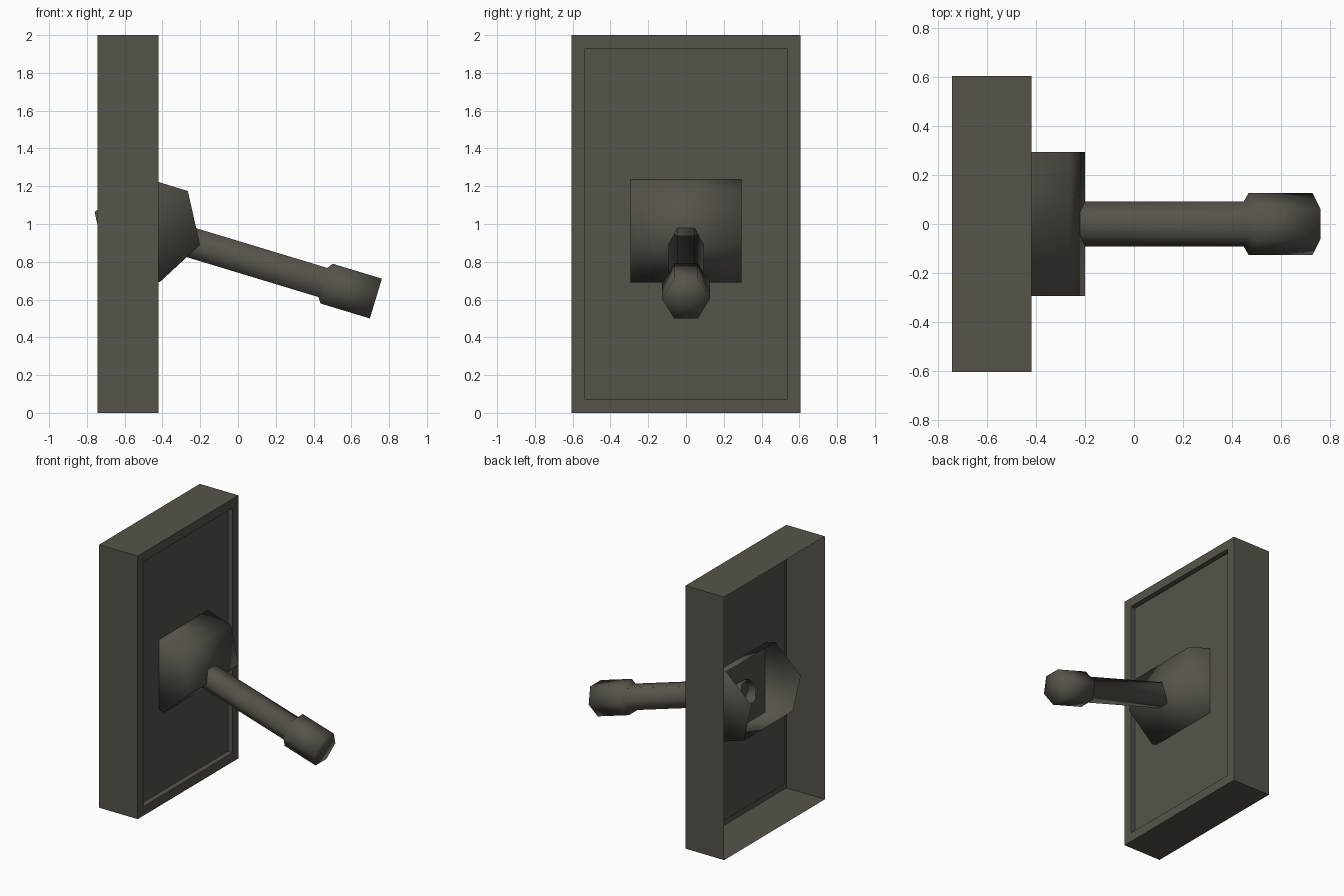
import bpy, bmesh, math
from mathutils import Vector

if "Cube" in bpy.data.objects:
    bpy.data.objects.remove(bpy.data.objects["Cube"])

mat = bpy.data.materials.new("dark_warm_grey")
mat.diffuse_color = (0.095, 0.085, 0.07, 1)
mat.use_nodes = True
mat.node_tree.nodes["Principled BSDF"].inputs["Base Color"].default_value = mat.diffuse_color


def finish(name, bm, smooth):
    bmesh.ops.recalc_face_normals(bm, faces=bm.faces[:])
    me = bpy.data.meshes.new(name)
    bm.to_mesh(me)
    bm.free()
    me.materials.append(mat)
    for p in me.polygons:
        p.use_smooth = smooth
    ob = bpy.data.objects.new(name, me)
    bpy.context.collection.objects.link(ob)
    return ob


def bridge(bm, a, b, skip=()):
    n = len(a)
    for i in range(n):
        if i not in skip:
            bm.faces.new((a[i], a[(i + 1) % n], b[(i + 1) % n], b[i]))


# Wall plate: thin shell, open at the back, with a recessed front panel
bm = bmesh.new()
rings = []
for x, inset in ((-0.745, 0), (-0.42, 0), (-0.42, 0.07), (-0.46, 0.07)):
    y, z0, z1 = 0.605 - inset, inset, 2 - inset
    rings.append([bm.verts.new((x, *c)) for c in ((-y, z0), (y, z0), (y, z1), (-y, z1))])
for a, b in zip(rings, rings[1:]):
    bridge(bm, a, b)
bm.faces.new(rings[-1])
finish("wall_plate", bm, False)

# Pivot housing: six-sided drum across y, two rear sides left open
bm = bmesh.new()
ends = []
for y in (-0.295, 0.295):
    ends.append([bm.verts.new((-0.48 + 0.292 * math.cos(a), y, 0.976 + 0.292 * math.sin(a)))
                 for a in (math.radians(42.8 - 60 * i) for i in range(6))])
bridge(bm, *ends, skip=(3, 4))
for e in ends:
    bm.faces.new(e)
finish("pivot_housing", bm, True)

# Lever: six-sided rod with a thicker knob, tilted down, open at the hidden end
bm = bmesh.new()
along, up = Vector((0.957, 0, -0.29)), Vector((0.29, 0, 0.957))
rings = []
for t, r in ((-0.789, 0.093), (0.23, 0.093), (0.25, 0.127), (0.523, 0.127)):
    rings.append([bm.verts.new(along * t + up * (0.791 + r * math.sin(a)) + Vector((0, r * math.cos(a), 0)))
                  for a in (math.radians(60 * i) for i in range(6))])
for a, b in zip(rings, rings[1:]):
    bridge(bm, a, b)
tip = bm.verts.new(along * 0.523 + up * 0.791)
for i in range(6):
    bm.faces.new((rings[-1][i], rings[-1][(i + 1) % 6], tip))
finish("toggle_lever", bm, True)
